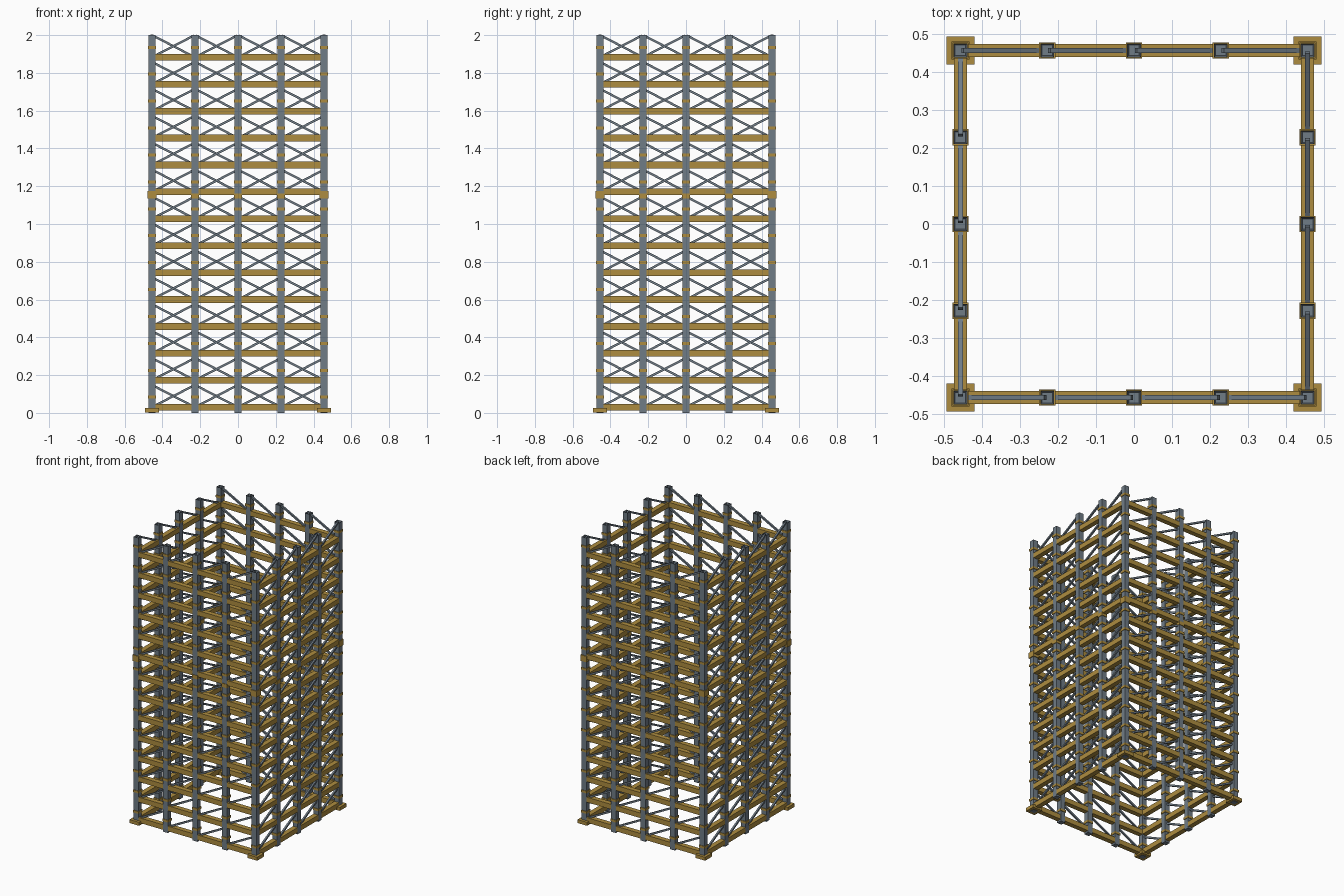
import bpy, bmesh, math
from mathutils import Matrix, Vector

if "Cube" in bpy.data.objects:
    bpy.data.objects.remove(bpy.data.objects["Cube"])

R = 0.456          # distance from centre to each wall line
BAY = R / 2        # post spacing
STEP = 0.1425      # storey height
LEVELS = [0.03 + STEP * k for k in range(14)]


def material(name, rgb):
    m = bpy.data.materials.new(name)
    m.diffuse_color = (*rgb, 1)
    m.use_nodes = True
    m.node_tree.nodes["Principled BSDF"].inputs["Base Color"].default_value = m.diffuse_color
    return m


GOLD = material("ochre paint", (0.42, 0.265, 0.05))
STEEL = material("blue grey steel", (0.16, 0.20, 0.24))


def add_box(bm, centre, size, tilt=0.0):
    mat = (Matrix.Translation(Vector(centre)) @ Matrix.Rotation(tilt, 4, 'Y')
           @ Matrix.Diagonal((*size, 1)))
    return bmesh.ops.create_cube(bm, size=1, matrix=mat)["verts"]


def finish(bm, name, mat):
    """Repeat one wall's parts around the four sides."""
    source = bm.copy()
    bm.free()
    mesh = bpy.data.meshes.new(name)
    out = bmesh.new()
    for i in range(4):
        part = source.copy()
        bmesh.ops.rotate(part, cent=(0, 0, 0), verts=part.verts,
                         matrix=Matrix.Rotation(i * math.pi / 2, 3, 'Z'))
        temp = bpy.data.meshes.new("temp")
        part.to_mesh(temp)
        part.free()
        out.from_mesh(temp)
        bpy.data.meshes.remove(temp)
    source.free()
    out.to_mesh(mesh)
    out.free()
    mesh.materials.append(mat)
    obj = bpy.data.objects.new(name, mesh)
    bpy.context.collection.objects.link(obj)
    return obj


# each wall owns its left corner post and three inner posts
POSTS = [-R + BAY * i for i in range(4)]

# posts with a recessed open top
bm = bmesh.new()
for x in POSTS:
    add_box(bm, (x, R, 1.0), (0.036, 0.036, 2.0))
bm.normal_update()
tops = [f for f in bm.faces if f.normal.z > 0.9]
bmesh.ops.inset_individual(bm, faces=tops, thickness=0.006)
for f in tops:
    bmesh.ops.translate(bm, verts=f.verts, vec=(0, 0, -0.05))
finish(bm, "post", STEEL)

# horizontal beams at every storey
bm = bmesh.new()
for z in LEVELS:
    add_box(bm, (0, R, z), (2 * R - 0.03, 0.0345, 0.035))
finish(bm, "floor_beam", GOLD)

# one diagonal brace per bay, falling to the right
bm = bmesh.new()
RISE = 0.118
for z in LEVELS:
    for x in POSTS:
        add_box(bm, (x + BAY / 2, R, z + RISE / 2),
                (math.hypot(BAY, RISE) - 0.012, 0.012, 0.012),
                math.atan2(RISE, BAY))
finish(bm, "diagonal_brace", STEEL)

# collars around the posts above each beam
bm = bmesh.new()
for z in LEVELS:
    for x in POSTS:
        add_box(bm, (x, R, z + 0.053), (0.043, 0.043, 0.016))
finish(bm, "post_collar", GOLD)

# splice sleeves at mid height, taller on the corners
bm = bmesh.new()
for i, x in enumerate(POSTS):
    h, w = (0.042, 0.047) if i == 0 else (0.026, 0.043)
    add_box(bm, (x, R, 1.155 if i == 0 else 1.148), (w, w, h))
finish(bm, "splice_sleeve", GOLD)

# corner base plates
bm = bmesh.new()
add_box(bm, (-R, R, 0.014), (0.074, 0.074, 0.024))
finish(bm, "base_plate", GOLD)
